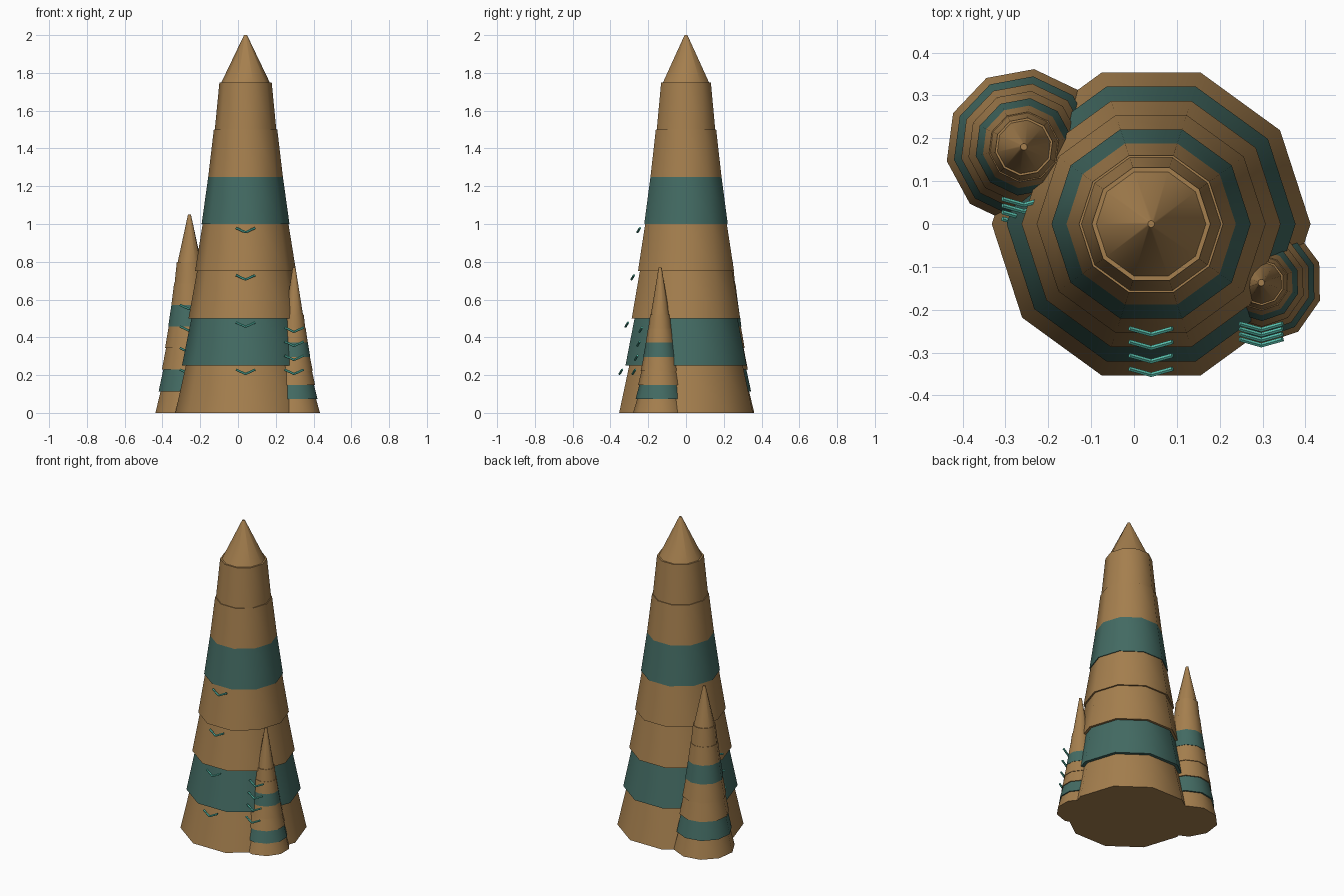
import bpy
import bmesh
import math
from mathutils import Matrix, Vector

if "Cube" in bpy.data.objects:
    bpy.data.objects.remove(bpy.data.objects["Cube"], do_unlink=True)


def make_material(name, rgb):
    mat = bpy.data.materials.new(name)
    mat.use_nodes = True
    color = (*rgb, 1.0)
    mat.diffuse_color = color
    mat.node_tree.nodes["Principled BSDF"].inputs["Base Color"].default_value = color
    return mat


BROWN = make_material("clay brown", (0.376, 0.212, 0.076))
TEAL = make_material("dark teal", (0.056, 0.146, 0.124))
TURQUOISE = make_material("turquoise", (0.10, 0.53, 0.42))

TIERS = 7
SIDES = 10
TIP_HEIGHT = 0.25


def add_object(name, bm, mat, smooth=True):
    mesh = bpy.data.meshes.new(name)
    bm.to_mesh(mesh)
    bm.free()
    mesh.materials.append(mat)
    obj = bpy.data.objects.new(name, mesh)
    bpy.context.collection.objects.link(obj)
    if smooth:
        bpy.ops.object.select_all(action="DESELECT")
        obj.select_set(True)
        bpy.context.view_layer.objects.active = obj
        bpy.ops.object.shade_smooth_by_angle(angle=math.radians(40))
    return obj


def frustum(name, center, z, height, r_low, r_top, phase, mat):
    bm = bmesh.new()
    place = Matrix.Translation((*center, z + height / 2))
    turn = Matrix.Rotation(math.radians(phase - 90), 4, "Z")
    bmesh.ops.create_cone(bm, cap_ends=True, segments=SIDES, radius1=r_low,
                          radius2=r_top, depth=height, matrix=place @ turn)
    add_object(name, bm, mat)


def chevron(name, x, y, z):
    # two thin rods meeting in a downward, outward V
    bm = bmesh.new()
    low = Vector((x, y - 0.007, z - 0.009))
    for side in (-1, 1):
        end = Vector((x + side * 0.05, y + 0.007, z + 0.014))
        axis = end - low
        turn = axis.to_track_quat("Z", "Y").to_matrix().to_4x4()
        place = Matrix.Translation((low + end) / 2)
        bmesh.ops.create_cone(bm, cap_ends=True, segments=6, radius1=0.006,
                              radius2=0.006, depth=axis.length, matrix=place @ turn)
    add_object(name, bm, TURQUOISE, smooth=False)


def spire(name, center, radius, height, phase):
    step = (height - TIP_HEIGHT) / TIERS

    def tier_radius(i):
        return radius * (1 - 0.75 * i / (TIERS + 1))

    # stacked tapering tiers, every third one teal
    for i in range(TIERS):
        r = tier_radius(i)
        frustum(f"{name}_tier_{i + 1}", center, i * step, step, r, r * 0.85,
                phase, TEAL if i % 3 == 1 else BROWN)
    # pointed tip
    frustum(f"{name}_tip", center, TIERS * step, TIP_HEIGHT,
            tier_radius(TIERS), 0.008, phase, BROWN)
    # chevrons up the front
    for i in range(4):
        chevron(f"{name}_chevron_{i + 1}", center[0],
                center[1] - 0.9 * tier_radius(i) - 0.01, 0.215 + i * step)


spire("main_spire", (0.04, 0.0), 0.372, 2.0, 0)
spire("right_spire", (-0.257, 0.18), 0.183, 1.05, 10.5)
spire("left_spire", (0.297, -0.137), 0.143, 0.77, 19)
